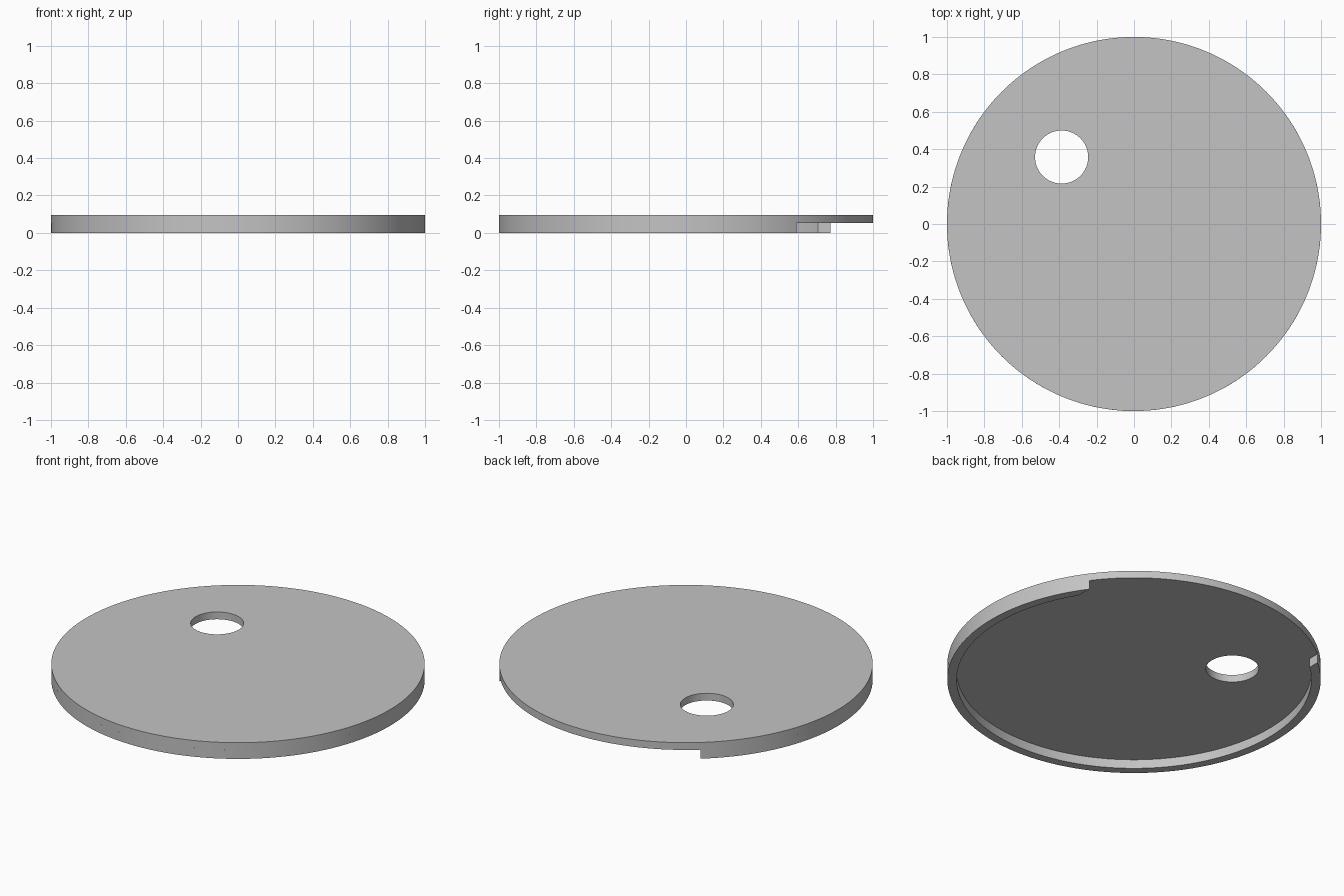
import bpy, bmesh
from math import sin, cos, acos, pi, radians

cube = bpy.data.objects.get("Cube")
if cube:
    bpy.data.objects.remove(cube, do_unlink=True)

HEIGHT, RIM_TOP = 0.096, 0.053
OUTER, INNER = 1.0, 0.95
GAP_LEFT, GAP_RIGHT = 0.807, -0.635   # the rim gap is cut square across x
SEGMENTS = 192

grey = bpy.data.materials.new("plain grey")
grey.use_nodes = True
colour = (0.55, 0.55, 0.55, 1)
grey.diffuse_color = colour
grey.node_tree.nodes["Principled BSDF"].inputs["Base Color"].default_value = colour


def finish(bm, name, thickness):
    """Thicken the flat faces upwards and make a smooth-sided object."""
    result = bmesh.ops.extrude_face_region(bm, geom=bm.faces[:])
    top = [v for v in result["geom"] if isinstance(v, bmesh.types.BMVert)]
    bmesh.ops.translate(bm, verts=top, vec=(0, 0, thickness))
    bmesh.ops.recalc_face_normals(bm, faces=bm.faces[:])
    mesh = bpy.data.meshes.new(name)
    bm.to_mesh(mesh)
    bm.free()
    mesh.materials.append(grey)
    obj = bpy.data.objects.new(name, mesh)
    bpy.context.collection.objects.link(obj)
    bpy.ops.object.select_all(action="DESELECT")
    obj.select_set(True)
    bpy.context.view_layer.objects.active = obj
    bpy.ops.object.shade_smooth_by_angle(angle=radians(30))
    return obj


def add_loop(bm, radius, x, y, z, count):
    verts = [bm.verts.new((x + radius * cos(2 * pi * i / count),
                           y + radius * sin(2 * pi * i / count), z))
             for i in range(count)]
    return [bm.edges.new((verts[i - 1], verts[i])) for i in range(count)]


# Full round plate with an off-centre through hole
bm = bmesh.new()
edges = add_loop(bm, OUTER, 0, 0, RIM_TOP, SEGMENTS)
edges += add_loop(bm, 0.142, -0.387, 0.358, RIM_TOP, 64)
bmesh.ops.triangle_fill(bm, edges=edges, use_beauty=True, normal=(0, 0, 1))
finish(bm, "lid_plate", HEIGHT - RIM_TOP)

# Rim below the plate, open at the back between two square cuts
bm = bmesh.new()
arcs = []
for radius in (OUTER, INNER):
    start = acos(GAP_RIGHT / radius)
    end = 2 * pi + acos(GAP_LEFT / radius)
    arcs.append([bm.verts.new((radius * cos(a), radius * sin(a), 0))
                 for a in (start + (end - start) * i / SEGMENTS
                           for i in range(SEGMENTS + 1))])
outer, inner = arcs
for i in range(SEGMENTS):
    bm.faces.new((outer[i], outer[i + 1], inner[i + 1], inner[i]))
finish(bm, "lid_rim", RIM_TOP)
